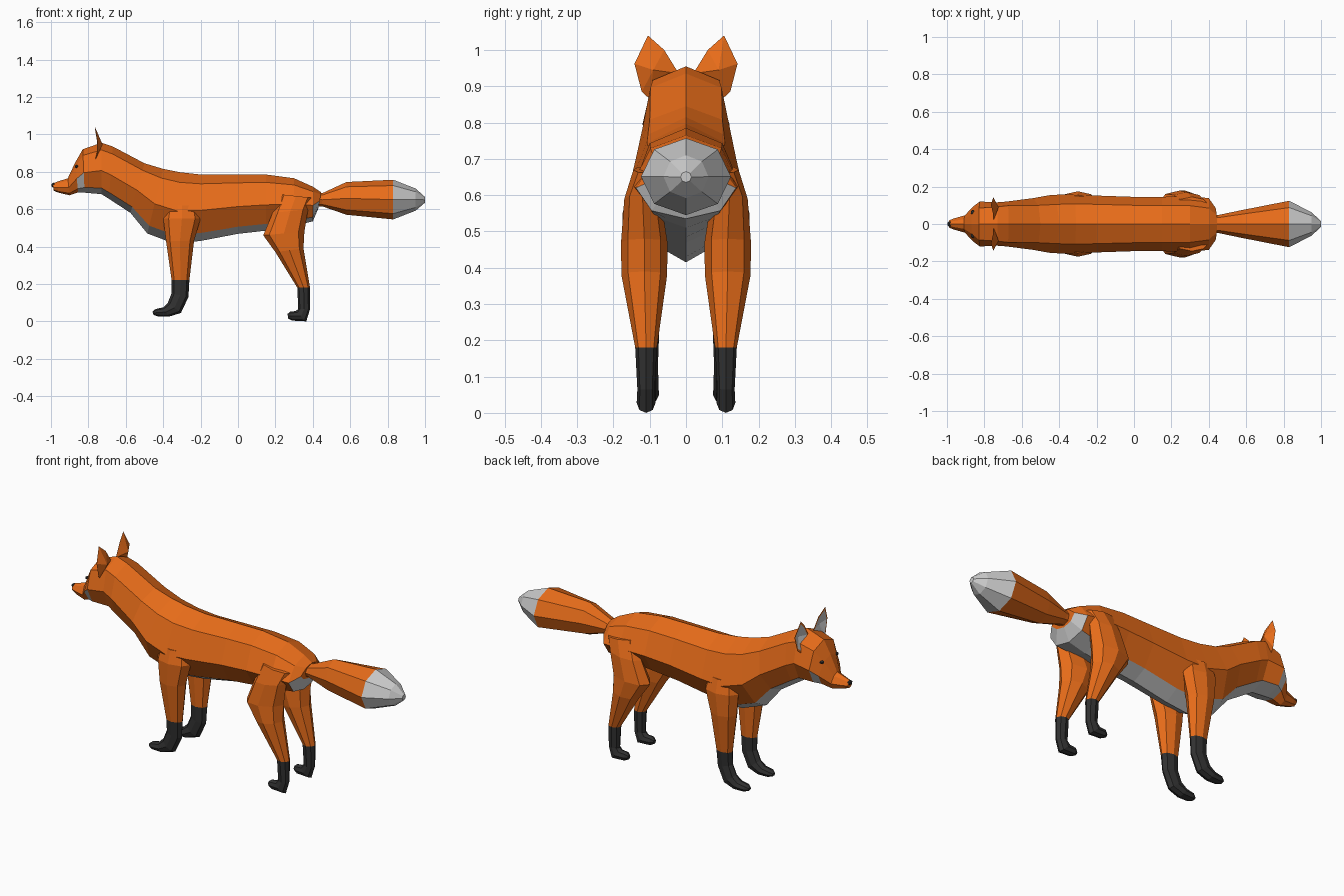
import bpy, bmesh, math
from mathutils import Vector

if "Cube" in bpy.data.objects:
    bpy.data.objects.remove(bpy.data.objects["Cube"])


def material(name, rgb):
    m = bpy.data.materials.new(name)
    m.diffuse_color = (*rgb, 1)
    m.use_nodes = True
    m.node_tree.nodes["Principled BSDF"].inputs["Base Color"].default_value = m.diffuse_color
    return m


ORANGE = material("orange_fur", (0.8, 0.15, 0.01))
PALE = material("pale_fur", (0.7, 0.7, 0.7))
DARK = material("dark_fur", (0.03, 0.03, 0.03))
MATS = [ORANGE, PALE, DARK]


def finish(name, bm):
    bmesh.ops.recalc_face_normals(bm, faces=bm.faces)
    me = bpy.data.meshes.new(name)
    bm.to_mesh(me)
    bm.free()
    for m in MATS:
        me.materials.append(m)
    ob = bpy.data.objects.new(name, me)
    bpy.context.collection.objects.link(ob)
    return ob


def loft(name, rings, paint):
    """Skin rings of points; paint(ring, side) gives the material index."""
    bm = bmesh.new()
    vs = [[bm.verts.new(p) for p in r] for r in rings]
    n = len(rings[0])
    for i in range(len(vs) - 1):
        for j in range(n):
            k = (j + 1) % n
            f = bm.faces.new((vs[i][j], vs[i][k], vs[i + 1][k], vs[i + 1][j]))
            f.material_index = paint(i, j)
    for ring, i in ((vs[0], 0), (vs[-1], len(vs) - 2)):
        bm.faces.new(ring).material_index = paint(i, 0)
    return finish(name, bm)


def oval(a, b, yc, hy, n=8):
    """Oval ring whose long ends are the (x, z) points a and b."""
    c = Vector(((a[0] + b[0]) / 2, yc, (a[1] + b[1]) / 2))
    u = Vector(((b[0] - a[0]) / 2, 0, (b[1] - a[1]) / 2))
    return [c + u * math.cos(t) + Vector((0, hy * math.sin(t), 0))
            for t in (2 * math.pi * k / n for k in range(n))]


# Head and body: top x, top z, bottom x, bottom z, upper / middle / lower half widths
BODY = [
    (-.990, .738, -.985, .698, .010, .020, .012),
    (-.965, .747, -.960, .688, .016, .030, .020),
    (-.910, .765, -.900, .674, .026, .046, .032),
    (-.870, .850, -.855, .690, .052, .092, .060),
    (-.830, .920, -.820, .688, .085, .120, .080),
    (-.730, .955, -.730, .680, .092, .116, .075),
    (-.670, .935, -.690, .655, .098, .120, .078),
    (-.500, .845, -.575, .580, .100, .138, .080),
    (-.400, .815, -.485, .470, .105, .155, .085),
    (-.310, .797, -.340, .415, .108, .160, .080),
    (-.200, .785, -.200, .430, .105, .152, .075),
    (0, .785, 0, .468, .100, .145, .078),
    (.150, .785, .150, .485, .100, .145, .080),
    (.300, .765, .300, .510, .098, .150, .085),
    (.400, .720, .400, .535, .085, .138, .095),
    (.445, .690, .430, .605, .045, .085, .050),
]


def body_ring(xt, zt, xb, zb, wu, wm, wl):
    def at(f, y):
        return Vector((xt + (xb - xt) * f, y, zt + (zb - zt) * f))
    side = [(.14, wu), (.54, wm), (.88, wl)]
    return ([at(0, 0)] + [at(f, w) for f, w in side] + [at(1, 0)]
            + [at(f, -w) for f, w in reversed(side)])


def body_paint(i, j):
    if j in (3, 4) and i >= 3:
        return 1
    return 1 if j in (2, 5) and i in (3, 14) else 0


loft("body", [body_ring(*s) for s in BODY], body_paint)

# Tail: x, bottom z, top z, half width
TAIL = [(.42, .615, .69, .045), (.45, .615, .685, .048), (.58, .57, .745, .075),
        (.83, .545, .757, .124), (.95, .592, .71, .062), (1.0, .635, .665, .015)]
loft("tail", [oval((x, b), (x, t), 0, w) for x, b, t, w in TAIL],
     lambda i, j: 1 if i >= 3 else 0)

# Legs: front x, z, back x, z, centre y, half width
FRONT = [(-.385, .62, -.215, .62, .11, .045), (-.40, .55, -.20, .55, .12, .055),
         (-.385, .43, -.235, .43, .115, .056), (-.355, .22, -.26, .22, .106, .032),
         (-.355, .15, -.265, .13, .104, .027), (-.375, .10, -.305, .045, .104, .028),
         (-.40, .075, -.37, .025, .104, .030), (-.44, .066, -.43, .027, .104, .028),
         (-.457, .053, -.452, .034, .104, .014)]
HIND = [(.22, .68, .40, .66, .10, .045), (.185, .58, .375, .60, .12, .05),
        (.135, .46, .355, .48, .115, .064), (.20, .37, .35, .39, .115, .063),
        (.317, .18, .385, .18, .11, .030), (.322, .065, .385, .065, .11, .024),
        (.308, .055, .365, 0, .11, .026), (.28, .052, .29, .004, .11, .024),
        (.265, .04, .268, .015, .11, .012)]


def ear(name, s):
    """Cupped leaf with a pale inset front face."""
    rim = [(-.765, .105, 1.04), (-.752, .142, .962), (-.755, .122, .885),
           (-.762, .10, .865), (-.75, .02, .935), (-.755, .06, 1.0)]
    rim = [Vector((x, s * y, z)) for x, y, z in rim]
    mid = Vector((-.738, s * .09, .945))
    bm = bmesh.new()
    edge = [bm.verts.new(p) for p in rim]
    inner = [bm.verts.new(p.lerp(mid, .15) + Vector((-.003, 0, 0))) for p in rim]
    front = bm.verts.new(mid)
    back = bm.verts.new(mid + Vector((.014, 0, 0)))
    for i in range(6):
        k = (i + 1) % 6
        bm.faces.new((edge[i], edge[k], back))
        bm.faces.new((edge[i], inner[i], inner[k], edge[k]))
        bm.faces.new((inner[i], front, inner[k])).material_index = 1
    finish(name, bm)


def bead(name, loc, size):
    bm = bmesh.new()
    bmesh.ops.create_icosphere(bm, subdivisions=1, radius=1)
    for v in bm.verts:
        v.co = Vector([c * d for c, d in zip(v.co, size)]) + Vector(loc)
    for f in bm.faces:
        f.material_index = 2
    finish(name, bm)


# Paired parts
for label, s in (("left", -1), ("right", 1)):
    for kind, rows in (("front", FRONT), ("hind", HIND)):
        loft(f"{kind}_leg_{label}",
             [oval((a, b), (c, d), s * y, w) for a, b, c, d, y, w in rows],
             lambda i, j, cut=3 if kind == "front" else 4: 2 if i >= cut else 0)
    ear(f"ear_{label}", s)
    bead(f"eye_{label}", (-.862, s * .062, .828), (.012, .014, .009))

# Nose
bead("nose", (-.986, 0, .728), (.014, .017, .014))
